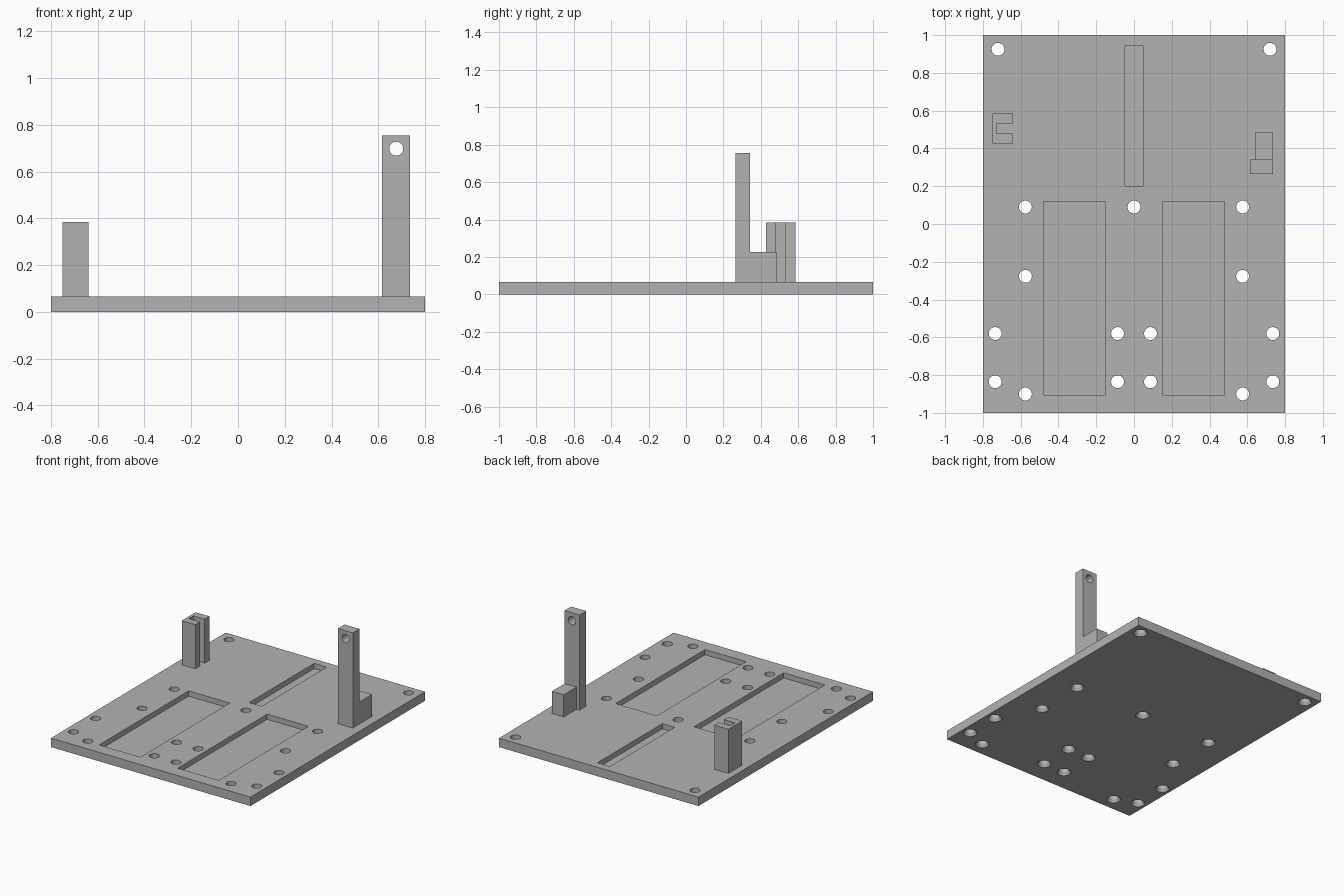
import bpy, bmesh, math
from mathutils import Matrix, Vector

cube = bpy.data.objects.get("Cube")
if cube:
    bpy.data.objects.remove(cube, do_unlink=True)

grey = bpy.data.materials.new("plain grey")
grey.use_nodes = True
colour = (0.45, 0.45, 0.45, 1)
grey.diffuse_color = colour
grey.node_tree.nodes["Principled BSDF"].inputs["Base Color"].default_value = colour

THICK = 0.065


def make(name, bm):
    bmesh.ops.recalc_face_normals(bm, faces=bm.faces)
    mesh = bpy.data.meshes.new(name)
    bm.to_mesh(mesh)
    bm.free()
    mesh.materials.append(grey)
    obj = bpy.data.objects.new(name, mesh)
    bpy.context.collection.objects.link(obj)
    return obj


def add_prism(bm, outline, axis, low, high):
    """Extrude a flat outline along z, or along x for a (y, z) outline."""
    place = (lambda a, b: (a, b, low)) if axis == "z" else (lambda a, b: (low, a, b))
    face = bm.faces.new([bm.verts.new(place(a, b)) for a, b in outline])
    new = bmesh.ops.extrude_face_region(bm, geom=[face])["geom"]
    step = Vector((0, 0, high - low)) if axis == "z" else Vector((high - low, 0, 0))
    bmesh.ops.translate(bm, vec=step, verts=[v for v in new if isinstance(v, bmesh.types.BMVert)])


def rect(x0, x1, y0, y1):
    return [(x0, y0), (x1, y0), (x1, y1), (x0, y1)]


def add_cone(bm, x, y, z0, z1, r0, r1, turn=Matrix()):
    place = Matrix.Translation((x, y, (z0 + z1) / 2)) @ turn
    bmesh.ops.create_cone(bm, cap_ends=True, segments=32, radius1=r0, radius2=r1,
                          depth=z1 - z0, matrix=place)


def cut(obj, bm):
    cutter = make("cutter", bm)
    cutter.hide_render = True
    mod = obj.modifiers.new("cut", "BOOLEAN")
    mod.operation = "DIFFERENCE"
    mod.solver = "EXACT"
    mod.object = cutter
    bpy.context.view_layer.objects.active = obj
    bpy.ops.object.modifier_apply(modifier=mod.name)
    bpy.data.objects.remove(cutter, do_unlink=True)


# Base plate
bm = bmesh.new()
add_prism(bm, rect(-0.8, 0.8, -1, 1), "z", 0, THICK)
plate = make("base_plate", bm)

# Two wide pockets and one narrow channel
bm = bmesh.new()
for x in (-0.48, 0.15):
    add_prism(bm, rect(x, x + 0.33, -0.905, 0.12), "z", 0.027, 0.1)
add_prism(bm, rect(-0.05, 0.05, 0.2, 0.943), "z", 0.027, 0.1)
cut(plate, bm)

# Screw holes, mirrored left and right
half = [(0.72, 0.925), (0.575, 0.09), (0.575, -0.277), (0.735, -0.58), (0.087, -0.58),
        (0.735, -0.835), (0.087, -0.835), (0.575, -0.9)]
holes = [(side * x, y) for x, y in half for side in (-1, 1)] + [(0, 0.09)]
bm = bmesh.new()
for x, y in holes:
    add_cone(bm, x, y, -0.05, 0.1, 0.034, 0.034)
cut(plate, bm)

# Countersinks on the underside
bm = bmesh.new()
for x, y in holes:
    add_cone(bm, x, y, -0.02, 0.02, 0.06, 0.034)
cut(plate, bm)

# Slotted post, open towards the middle
bm = bmesh.new()
add_prism(bm, [(-0.75, 0.427), (-0.64, 0.427), (-0.64, 0.478), (-0.728, 0.478),
               (-0.728, 0.532), (-0.64, 0.532), (-0.64, 0.585), (-0.75, 0.585)],
          "z", THICK, 0.385)
slotted = make("slotted_post", bm)

# Tall post with a cross hole near its top
bm = bmesh.new()
add_prism(bm, rect(0.615, 0.735, 0.265, 0.341), "z", THICK, 0.755)
tall = make("tall_post", bm)
bm = bmesh.new()
add_cone(bm, 0.677, 0.3, 0.6, 0.796, 0.03, 0.03, Matrix.Rotation(math.pi / 2, 4, "X"))
cut(tall, bm)

# Block bracing the back of the tall post
bm = bmesh.new()
add_prism(bm, rect(0.341, 0.487, THICK, 0.225), "x", 0.64, 0.735)
brace = make("post_brace", bm)

# Round the hole walls, keep every edge crisp
bpy.ops.object.select_all(action="DESELECT")
for obj in (plate, slotted, tall, brace):
    obj.select_set(True)
bpy.context.view_layer.objects.active = plate
bpy.ops.object.shade_smooth_by_angle(angle=math.radians(20))
